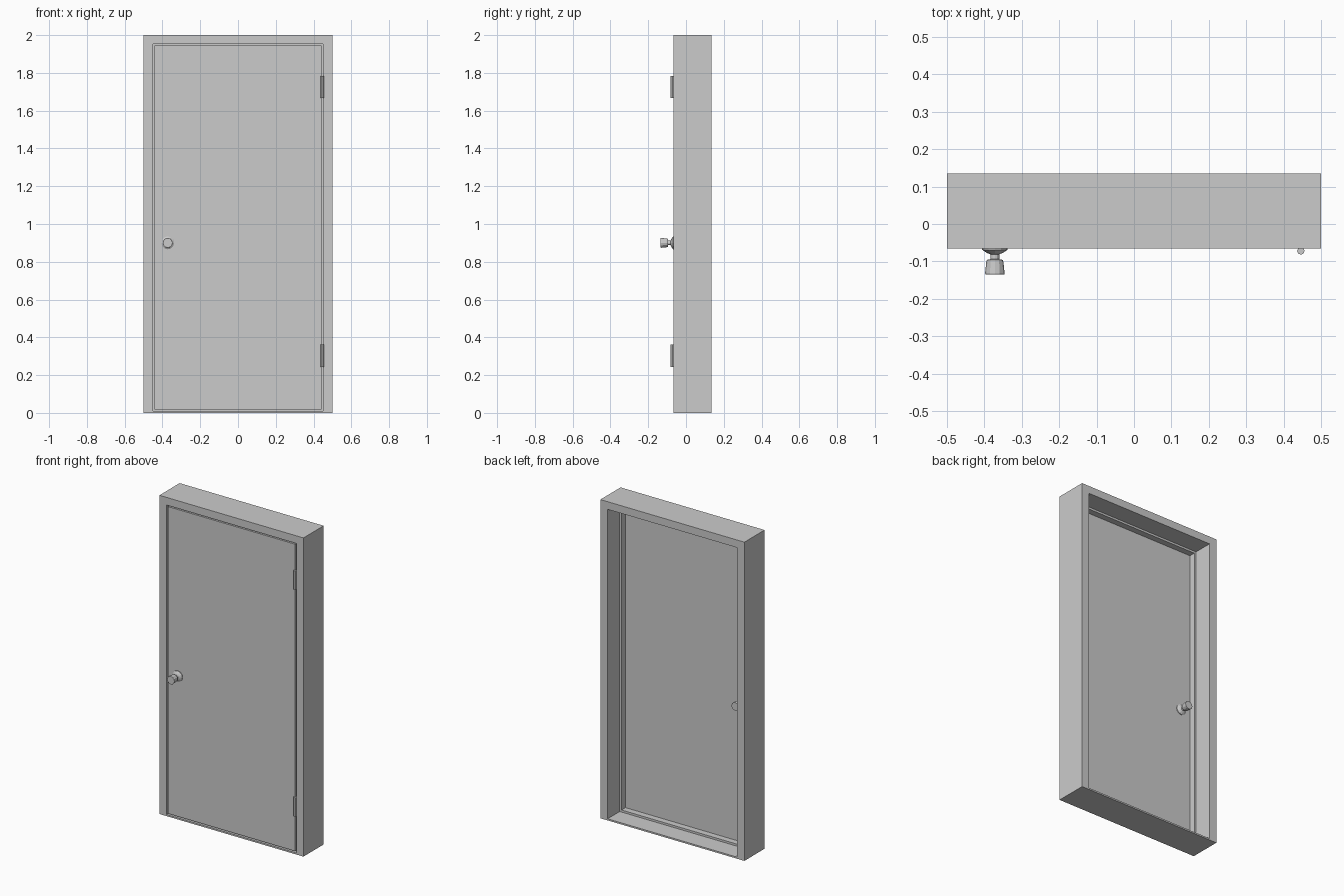
import bpy, bmesh, math
from mathutils import Matrix

if "Cube" in bpy.data.objects:
    bpy.data.objects.remove(bpy.data.objects["Cube"])

FRONT, BACK = -0.065, 0.135      # frame depth
DOOR_BACK = -0.025


def finish(name, bm):
    bmesh.ops.recalc_face_normals(bm, faces=bm.faces)
    mesh = bpy.data.meshes.new(name)
    bm.to_mesh(mesh)
    bm.free()
    ob = bpy.data.objects.new(name, mesh)
    bpy.context.collection.objects.link(ob)
    return ob


def rect(half, z0, z1):
    return [(-half, z0), (half, z0), (half, z1), (-half, z1)]


def frame_sweep(name, section):
    """Sweep a closed section of (half width, z bottom, z top, y) around the opening."""
    bm = bmesh.new()
    loops = [[bm.verts.new((x, y, z)) for x, z in rect(h, z0, z1)]
             for h, z0, z1, y in section]
    for a, b in zip(loops, loops[1:] + loops[:1]):
        for i in range(4):
            j = (i + 1) % 4
            bm.faces.new((a[i], a[j], b[j], b[i]))
    return finish(name, bm)


def lathe(name, profile, sides, location, direction=-1):
    """Turn (radius, distance) points around the y axis, capping both ends."""
    bm = bmesh.new()
    rings = []
    for r, d in profile:
        rings.append([bm.verts.new((r * math.cos(2 * math.pi * i / sides),
                                    direction * d,
                                    r * math.sin(2 * math.pi * i / sides)))
                      for i in range(sides)])
    for a, b in zip(rings, rings[1:]):
        for i in range(sides):
            j = (i + 1) % sides
            bm.faces.new((a[i], a[j], b[j], b[i]))
    bm.faces.new(rings[0])
    bm.faces.new(rings[-1])
    ob = finish(name, bm)
    ob.location = location
    return ob


# Frame with an inner stop that the door closes against
outer = (0.5, 0.0, 2.0)
opening = (0.45, 0.01, 1.952)
stop = (0.437, 0.023, 1.939)
frame_sweep("door_frame", [
    (*outer, FRONT), (*outer, BACK), (*opening, BACK), (*opening, 0.015),
    (*stop, 0.015), (*stop, DOOR_BACK + 0.001), (*opening, DOOR_BACK + 0.001),
    (*opening, FRONT)])

# Door panel, flush with the frame front
bm = bmesh.new()
z0, z1 = 0.019, 1.945
bmesh.ops.create_cube(bm, size=1, matrix=Matrix.Translation(
    (0, (FRONT + DOOR_BACK) / 2, (z0 + z1) / 2))
    @ Matrix.Diagonal((0.884, DOOR_BACK - FRONT, z1 - z0, 1)))
finish("door_panel", bm)

# Flared knobs with round back plates on both faces
knob_profile = [(0.034, 0.0), (0.034, 0.004), (0.022, 0.012), (0.012, 0.016),
                (0.012, 0.029), (0.021, 0.031), (0.023, 0.037),
                (0.026, 0.066), (0.025, 0.070)]
lathe("front_knob", knob_profile, 12, (-0.372, FRONT, 0.9), -1)
lathe("back_knob", knob_profile, 12, (-0.372, DOOR_BACK, 0.9), 1)

# Hinge barrels
for name, z in (("lower_hinge", 0.303), ("upper_hinge", 1.725)):
    bm = bmesh.new()
    bmesh.ops.create_cone(bm, cap_ends=True, segments=8, radius1=0.01,
                          radius2=0.01, depth=0.118)
    finish(name, bm).location = (0.446, -0.072, z)
